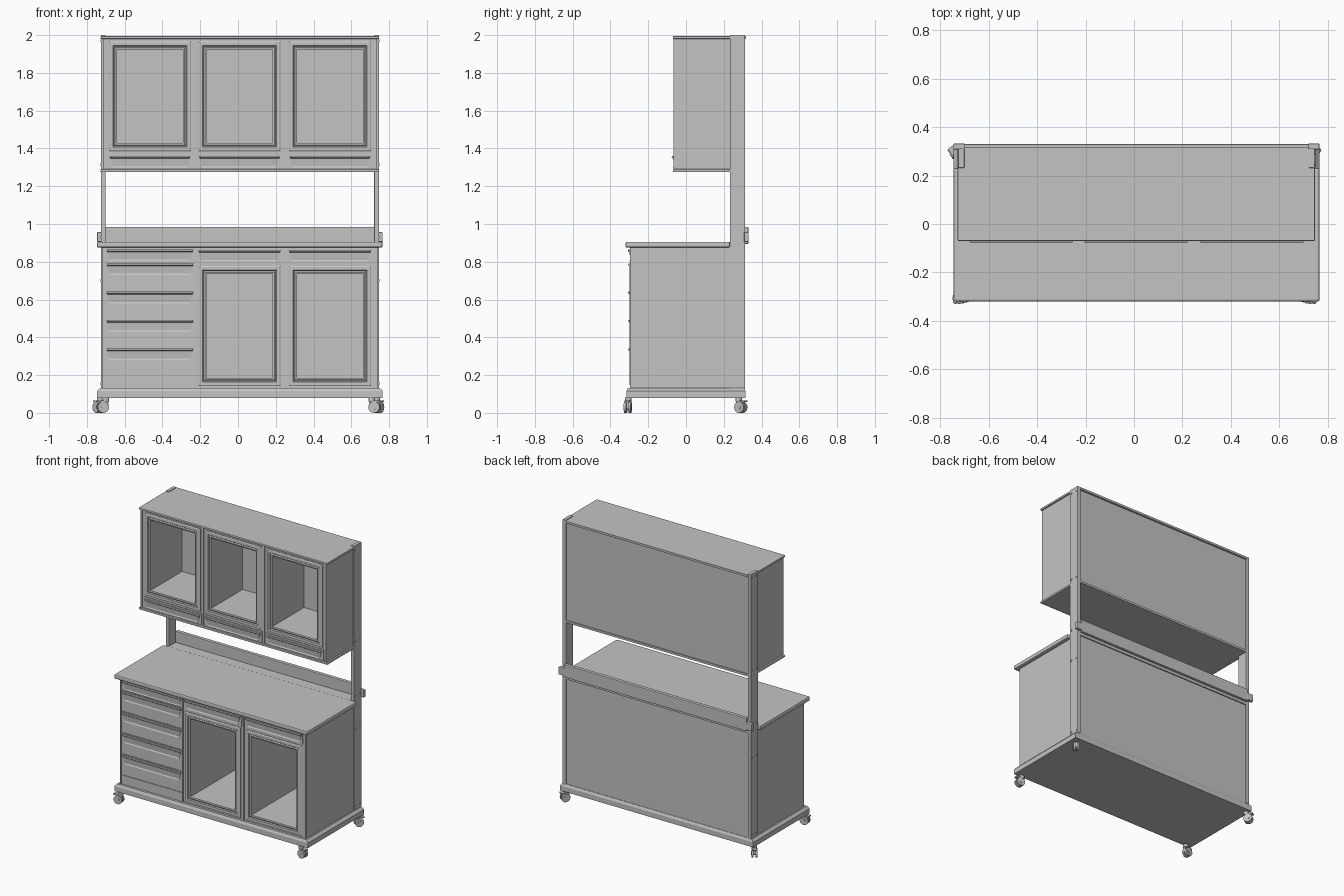
import bpy, bmesh, math
from mathutils import Matrix, Vector

if "Cube" in bpy.data.objects:
    bpy.data.objects.remove(bpy.data.objects["Cube"])

grey = bpy.data.materials.new("steel_grey")
grey.diffuse_color = (0.55, 0.55, 0.55, 1)
grey.use_nodes = True
grey.node_tree.nodes["Principled BSDF"].inputs["Base Color"].default_value = grey.diffuse_color
CX = 0.010                                   # middle of the cabinets
COLUMNS = (-0.466, 0.008, 0.487)             # door column centres


def finish(name, bm, smooth=False):
    bmesh.ops.recalc_face_normals(bm, faces=bm.faces[:])
    me = bpy.data.meshes.new(name)
    bm.to_mesh(me)
    bm.free()
    me.materials.append(grey)
    ob = bpy.data.objects.new(name, me)
    bpy.context.collection.objects.link(ob)
    if smooth:
        bpy.context.view_layer.objects.active = ob
        ob.select_set(True)
        bpy.ops.object.shade_smooth_by_angle(angle=math.radians(35))
        ob.select_set(False)
    return ob


def add_box(bm, x, y, z):
    m = Matrix.LocRotScale(Vector((sum(x) / 2, sum(y) / 2, sum(z) / 2)), None,
                           Vector((x[1] - x[0], y[1] - y[0], z[1] - z[0])))
    bmesh.ops.create_cube(bm, size=1, matrix=m)


def box(name, x, y, z, bevel=0.0):
    bm = bmesh.new()
    add_box(bm, x, y, z)
    ob = finish(name, bm)
    if bevel:
        mod = ob.modifiers.new("bevel", "BEVEL")
        mod.width, mod.segments = bevel, 2
    return ob


def add_cyl(bm, r, depth, loc, axis, n=16):
    rot = Vector((0, 0, 1)).rotation_difference(Vector(axis)).to_matrix().to_4x4()
    bmesh.ops.create_cone(bm, cap_ends=True, segments=n, radius1=r, radius2=r,
                          depth=depth, matrix=Matrix.Translation(loc) @ rot)


def frame(name, x, z, profile):
    """Sweep (inset, y) points around a rectangle."""
    bm = bmesh.new()
    loops = []
    for i, y in profile:
        loops.append([bm.verts.new(p) for p in (
            (x[0] + i, y, z[0] + i), (x[1] - i, y, z[0] + i),
            (x[1] - i, y, z[1] - i), (x[0] + i, y, z[1] - i))])
    for a, b in zip(loops, loops[1:] + loops[:1]):
        for k in range(4):
            j = (k + 1) % 4
            bm.faces.new((a[k], a[j], b[j], b[k]))
    return finish(name, bm)


def grip(name, x, z, face):
    """Pull handle: lip along the top, sloping back below, slanted ends."""
    h = z[1] - z[0]
    pts = [(0, z[1]), (-0.012, z[1]), (-0.014, z[1] - 0.008), (-0.006, z[1] - 0.014),
           (-0.002, z[0] + 0.008), (-0.006, z[0]), (0, z[0])]
    bm = bmesh.new()
    ends = []
    for s, xe in ((1, x[0]), (-1, x[1])):
        ends.append([bm.verts.new((xe + s * 0.018 * (z[1] - q) / h, face + y, q))
                     for y, q in pts])
    n = len(pts)
    for k in range(n):
        j = (k + 1) % n
        bm.faces.new((ends[0][k], ends[0][j], ends[1][j], ends[1][k]))
    bm.faces.new(ends[0])
    bm.faces.new(ends[1][::-1])
    return finish(name, bm)


def cabinet(name, x, y, z, windows, depth):
    """Body with deep window recesses cut from the front."""
    ob = box(name, x, y, z)
    bm = bmesh.new()
    for wx, wz in windows:
        add_box(bm, wx, (y[0] - 0.1, y[0] + depth), wz)
    cutter = finish("window_cutter", bm)
    mod = ob.modifiers.new("cut", "BOOLEAN")
    mod.object, mod.operation, mod.solver = cutter, "DIFFERENCE", "EXACT"
    bpy.context.view_layer.objects.active = ob
    bpy.ops.object.modifier_apply(modifier="cut")
    bpy.data.objects.remove(cutter)


def door(name, cx, z, face):
    w = 0.218
    frame(name, (cx - w, cx + w), z,
          [(0, face), (0, face - 0.004), (0.006, face - 0.008), (0.022, face - 0.008),
           (0.027, face - 0.002), (0.034, face - 0.006), (0.043, face - 0.004), (0.043, face + 0.02)])


def window(cx, z):
    return ((cx - 0.175, cx + 0.175), (z[0] + 0.043, z[1] - 0.043))


# upper wall cabinet
UZ, UF = (1.385, 1.968), -0.059
cabinet("upper_cabinet", (-0.716, 0.736), (UF, 0.304), (1.285, 1.985),
        [window(c, UZ) for c in COLUMNS], 0.35)
box("upper_roof", (-0.728, 0.747), (-0.07, 0.235), (1.98, 1.995), 0.004)
box("upper_roof_back", (-0.703, 0.723), (0.23, 0.318), (1.98, 1.995))
box("upper_floor", (-0.728, 0.747), (-0.07, 0.235), (1.275, 1.29), 0.004)
box("upper_floor_back", (-0.703, 0.723), (0.23, 0.312), (1.275, 1.29))
for i, c in enumerate(COLUMNS):
    door(f"upper_door_{i}", c, UZ, UF)
    box(f"upper_drawer_{i}", (c - 0.225, c + 0.225), (UF - 0.004, UF + 0.01), (1.295, 1.372))
    grip(f"upper_grip_{i}", (c - 0.214, c + 0.214), (1.30, 1.36), UF - 0.003)

# lower cabinet
LZ, LF = (0.142, 0.778), -0.290
cabinet("lower_cabinet", (-0.72, 0.740), (LF, 0.304), (0.12, 0.88),
        [window(c, LZ) for c in COLUMNS[1:]], 0.575)
for i, c in enumerate(COLUMNS[1:]):
    door(f"lower_door_{i}", c, LZ, LF)
    box(f"top_drawer_{i}", (c - 0.225, c + 0.225), (LF - 0.004, LF + 0.01), (0.79, 0.872))
    grip(f"top_grip_{i}", (c - 0.218, c + 0.218), (0.802, 0.862), LF - 0.003)

# drawer stack: (bottom, top) of each front
c = COLUMNS[0]
for i, (a, b) in enumerate(((0.80, 0.872), (0.653, 0.797), (0.503, 0.648), (0.353, 0.498), (0.203, 0.348))):
    box(f"drawer_{i}", (c - 0.235, c + 0.232), (LF - 0.004, LF + 0.01), (a, b))
    grip(f"drawer_grip_{i}", (c - 0.23, c + 0.23), (b - 0.068, b - 0.006), LF - 0.003)
box("kick_panel", (c - 0.235, c + 0.232), (LF - 0.004, LF + 0.01), (0.135, 0.198))

# divider and edge strips on both cabinet fronts
for i, x in enumerate((-0.711, -0.229, 0.247, 0.731)):
    box(f"upper_strip_{i}", (x - 0.005, x + 0.005), (UF - 0.007, UF + 0.01), (1.29, 1.98))
    box(f"lower_strip_{i}", (x - 0.005, x + 0.005), (LF - 0.007, LF + 0.01), (0.13, 0.876))

# worktop, rear upstand and plinth
box("worktop", (-0.746, 0.766), (-0.32, 0.232), (0.875, 0.906), 0.008)
box("worktop_back", (-0.703, 0.723), (0.225, 0.312), (0.875, 0.906))
box("upstand", (-0.703, 0.723), (0.304, 0.330), (0.895, 0.985), 0.004)
bm = bmesh.new()
add_box(bm, (-0.746, 0.766), (-0.315, 0.315), (0.08, 0.115))
top = max(bm.faces, key=lambda f: f.calc_center_median().z)
r = bmesh.ops.extrude_face_region(bm, geom=[top])
bm.faces.remove(top)
for v in [g for g in r["geom"] if isinstance(g, bmesh.types.BMVert)]:
    v.co.z = 0.132
    v.co.x -= math.copysign(0.016, v.co.x)
    v.co.y -= math.copysign(0.008, v.co.y)
finish("plinth", bm)

# posts with clamp brackets and screws
for side, s in (("left", -1), ("right", 1)):
    outer = CX + s * 0.736
    box(f"{side}_post", sorted((outer, outer - s * 0.025)), (0.232, 0.312), (0.13, 2.0), 0.002)
    box(f"{side}_clamp", sorted((CX + s * 0.756, CX + s * 0.708)), (0.308, 0.332), (0.905, 0.957), 0.004)
    bm = bmesh.new()
    for z in (1.97, 1.315, 0.93, 0.70, 0.155):
        for y in (0.246, 0.296):
            add_cyl(bm, 0.008, 0.006, Vector((outer, y, z)), (1, 0, 0), 10)
    finish(f"{side}_screws", bm)

# casters: twin wheels, hub, fork cover, stem and brake tab
for name, x, y, turn in (("front_left", -0.715, -0.308, 8), ("front_right", 0.722, -0.308, 172),
                         ("rear_left", -0.738, 0.290, -55), ("rear_right", 0.742, 0.290, 235)):
    bm = bmesh.new()
    for k in (-1, 1):
        add_cyl(bm, 0.03, 0.013, Vector((0, k * 0.012, 0.03)), (0, 1, 0), 24)
    add_cyl(bm, 0.012, 0.042, Vector((0, 0, 0.03)), (0, 1, 0), 12)
    add_box(bm, (-0.012, 0.028), (-0.006, 0.006), (0.025, 0.066))
    add_box(bm, (-0.034, 0.012), (-0.014, 0.014), (0.058, 0.066))
    add_cyl(bm, 0.018, 0.022, Vector((0.014, 0, 0.071)), (0, 0, 1))
    bmesh.ops.transform(bm, verts=bm.verts[:],
                        matrix=Matrix.Translation((x, y, 0)) @ Matrix.Rotation(math.radians(turn), 4, "Z"))
    finish(f"caster_{name}", bm, True)
